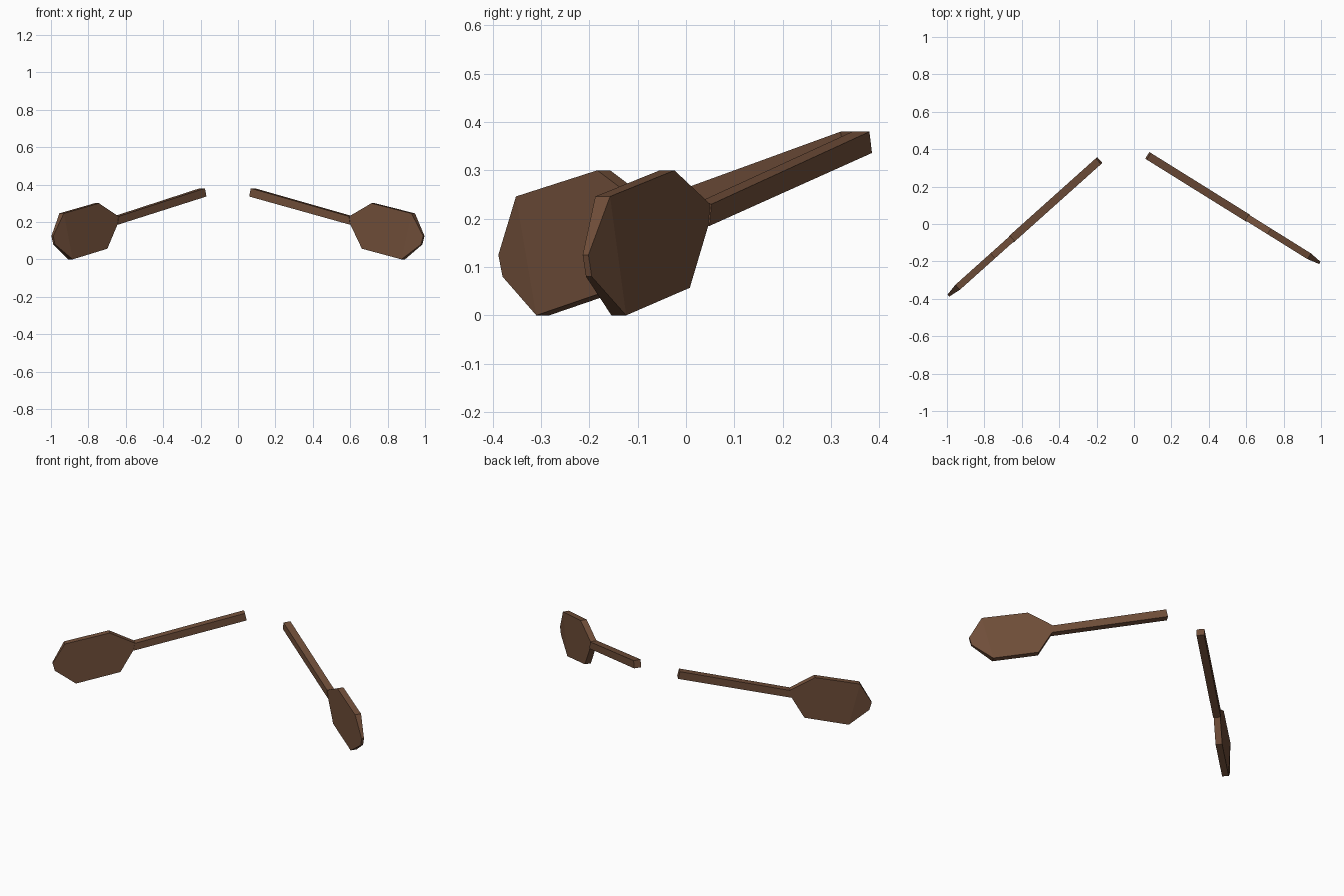
import bpy, bmesh
from mathutils import Vector

if "Cube" in bpy.data.objects:
    bpy.data.objects.remove(bpy.data.objects["Cube"])

wood = bpy.data.materials.new("brown_wood")
wood.diffuse_color = (0.165, 0.078, 0.042, 1)
wood.use_nodes = True
wood.node_tree.nodes["Principled BSDF"].inputs["Base Color"].default_value = wood.diffuse_color

# profile points: distance along paddle, height, thickness
HANDLE = [(0.01, 0.38, .042), (0.628, 0.23, .042), (0.636, 0.185, .042), (0.0, 0.336, .042)]
BLADE = [(0.628, 0.23, .036), (0.768, 0.30, .036), (1.02, 0.246, .036), (1.087, 0.125, .014),
         (1.074, 0.08, .014), (0.957, 0.0, .036), (0.708, 0.057, .036), (0.636, 0.185, .036)]


def slab(name, profile, faces, origin, direction):
    """Upright plate: profile extended both ways by half its thickness."""
    d = Vector((*direction, 0)).normalized()
    n = Vector((-d.y, d.x, 0))
    bm = bmesh.new()
    sides = []
    for s in (-0.5, 0.5):
        sides.append([bm.verts.new(Vector((*origin, z)) + d * u + n * (t * s))
                      for u, z, t in profile])
    a, b = sides
    for f in faces:
        bm.faces.new([a[i] for i in f])
        bm.faces.new([b[i] for i in reversed(f)])
    for i in range(len(profile)):
        j = (i + 1) % len(profile)
        bm.faces.new((a[i], b[i], b[j], a[j]))
    bmesh.ops.recalc_face_normals(bm, faces=bm.faces)
    me = bpy.data.meshes.new(name)
    bm.to_mesh(me)
    bm.free()
    me.materials.append(wood)
    bpy.context.collection.objects.link(bpy.data.objects.new(name, me))


# two paddles, each a square handle and a flat blade thinned at the tip
for side, origin, direction in (("left", (-0.183, 0.342), (-0.745, -0.667)),
                                ("right", (0.071, 0.367), (0.849, -0.529))):
    slab(side + "_paddle_handle", HANDLE, [(0, 1, 2, 3)], origin, direction)
    slab(side + "_paddle_blade", BLADE, [(0, 1, 2, 5, 6, 7), (2, 3, 4, 5)], origin, direction)
